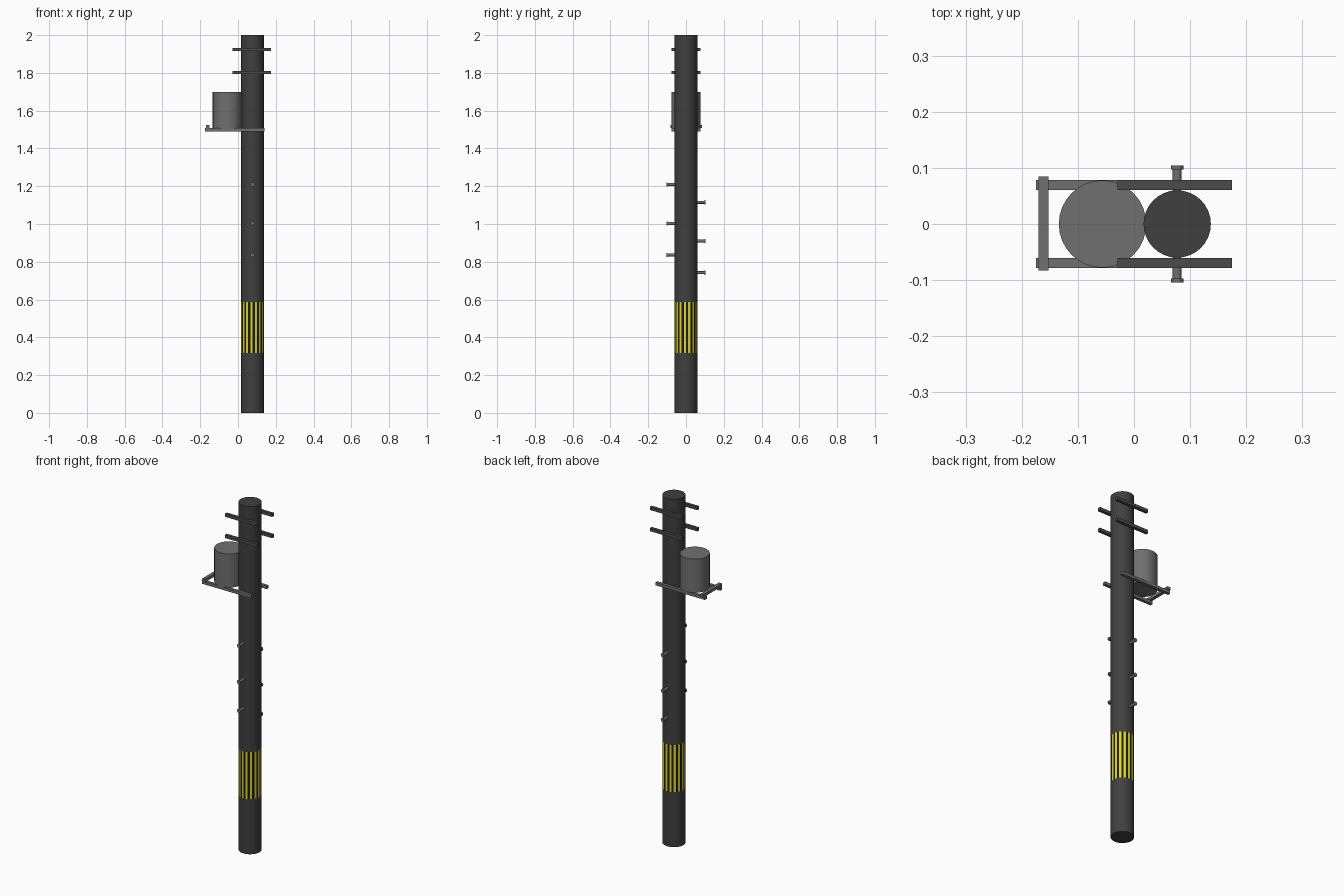
import bpy, bmesh, math

if "Cube" in bpy.data.objects:
    bpy.data.objects.remove(bpy.data.objects["Cube"])

POLE_X, POLE_R, SIDES = 0.077, 0.06, 32


def material(name, rgb):
    m = bpy.data.materials.new(name)
    m.diffuse_color = (*rgb, 1)
    m.use_nodes = True
    m.node_tree.nodes["Principled BSDF"].inputs["Base Color"].default_value = m.diffuse_color
    return m


dark = material("dark_wood", (0.05, 0.05, 0.05))
black = material("black_paint", (0.01, 0.01, 0.01))
yellow = material("yellow_paint", (0.75, 0.68, 0.02))
steel = material("grey_steel", (0.16, 0.16, 0.16))
arm_grey = material("arm_grey", (0.07, 0.07, 0.07))


def finish(name, bm, mats, smooth=False):
    bmesh.ops.recalc_face_normals(bm, faces=bm.faces)
    me = bpy.data.meshes.new(name)
    bm.to_mesh(me)
    bm.free()
    for m in mats:
        me.materials.append(m)
    ob = bpy.data.objects.new(name, me)
    bpy.context.collection.objects.link(ob)
    if smooth:
        bpy.ops.object.select_all(action='DESELECT')
        ob.select_set(True)
        bpy.context.view_layer.objects.active = ob
        bpy.ops.object.shade_smooth_by_angle(angle=math.radians(35))
    return ob


def lathe(name, profile, sides, mats, smooth=True, stripe_ring=None):
    """Closed round solid from (radius, z) points; one ring may be striped."""
    bm = bmesh.new()
    rings = [[bm.verts.new((r * math.cos(math.tau * i / sides),
                            r * math.sin(math.tau * i / sides), z))
              for i in range(sides)] for r, z in profile]
    for k, (a, b) in enumerate(zip(rings, rings[1:])):
        for i in range(sides):
            j = (i + 1) % sides
            f = bm.faces.new((a[i], a[j], b[j], b[i]))
            if k == stripe_ring:
                f.material_index = 1 + i % 2
    bm.faces.new(rings[0][::-1])
    bm.faces.new(rings[-1])
    return finish(name, bm, mats, smooth)


def box(name, x, y, z, mat):
    bm = bmesh.new()
    bmesh.ops.create_cube(bm, size=1)
    for v in bm.verts:
        v.co = [lo + (c + 0.5) * (hi - lo)
                for c, (lo, hi) in zip(v.co, (x, y, z))]
    return finish(name, bm, [mat])


# Pole with painted warning band
pole = lathe("pole", [(POLE_R, 0), (POLE_R, 0.317), (POLE_R, 0.587), (POLE_R, 2)],
             SIDES, [dark, black, yellow], stripe_ring=1)
pole.location.x = POLE_X

# Paired crossarms and platform rails on both sides of the pole
for s, side in ((-1, "front"), (1, "back")):
    y = sorted((s * 0.061, s * 0.078))
    for z, level in ((1.924, "upper"), (1.802, "lower")):
        box(f"{level}_crossarm_{side}", (-0.029, 0.175), y, (z - 0.009, z + 0.009), arm_grey)
    box(f"platform_rail_{side}", (-0.175, 0.14), y, (1.491, 1.508), steel)

# Crossbar joining the rail ends
box("platform_crossbar", (-0.17, -0.152), (-0.083, 0.085), (1.507, 1.524), steel)

# Transformer drum resting on the rails
drum = lathe("transformer_drum", [(0.078, 1.507), (0.078, 1.70)], 32, [steel])
drum.location.x = -0.056

# Staggered climbing pegs with flanged heads
peg_profile = [(0.008, 0.05), (0.008, 0.097), (0.011, 0.097), (0.011, 0.104)]
for s, side, heights in ((-1, "front", (0.836, 1.002, 1.21)),
                         (1, "back", (0.742, 0.91, 1.115))):
    for n, z in enumerate(heights, 1):
        peg = lathe(f"climbing_peg_{side}_{n}", peg_profile, 16, [steel])
        peg.location = (POLE_X, 0, z)
        peg.rotation_euler.x = -s * math.pi / 2
